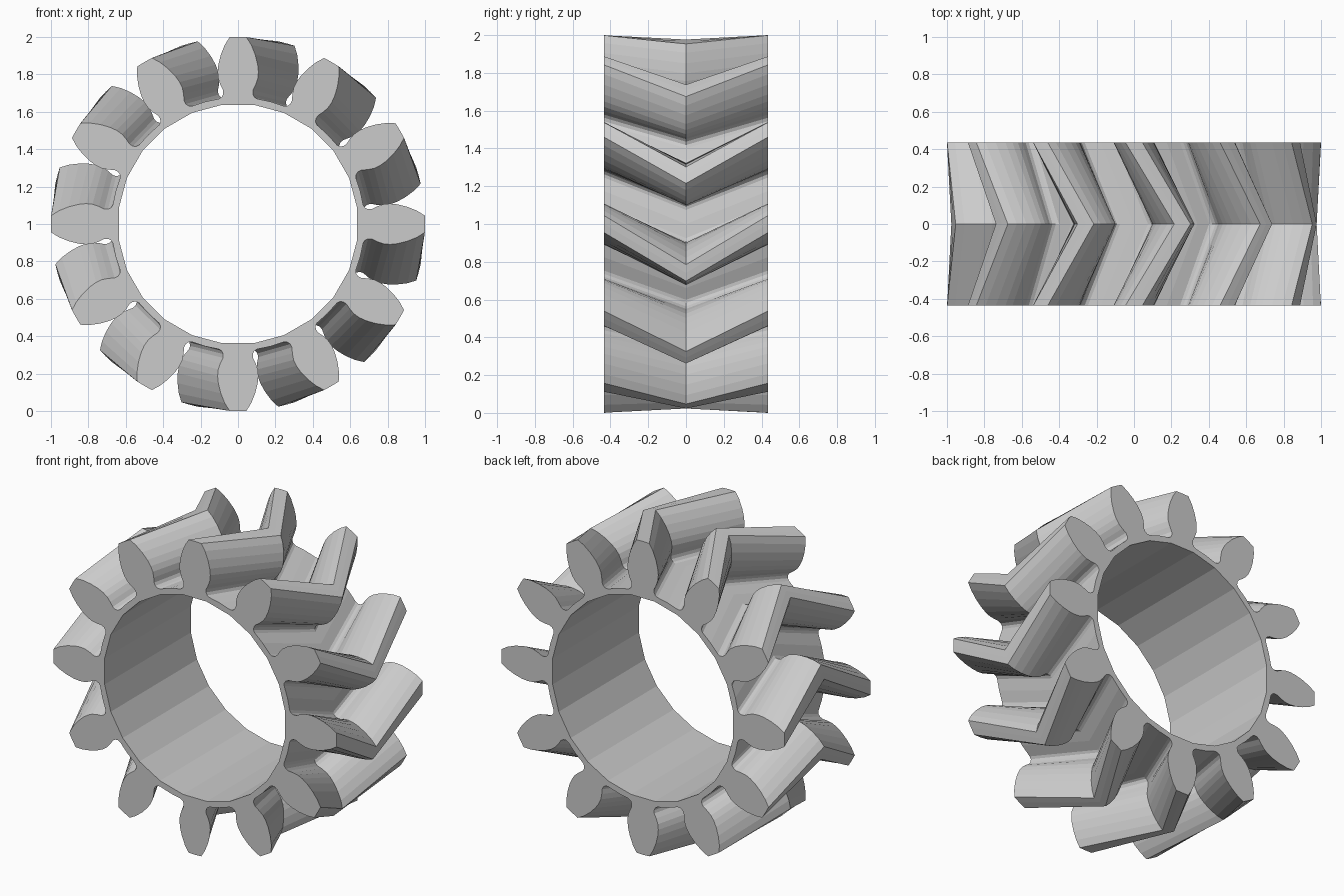
import bpy
import bmesh
from math import sin, cos, radians, asin, degrees

cube = bpy.data.objects.get("Cube")
if cube:
    bpy.data.objects.remove(cube, do_unlink=True)

TEETH = 12
PITCH = 360 / TEETH
HALF_WIDTH = 0.435
TWIST = 15          # turn of the teeth between an end and the middle
BORE = 0.643
FLOOR = 0.677

# One tooth flank, root to tip: half thickness and radius
flank = [(0.102, FLOOR), (0.087, 0.684), (0.079, 0.7), (0.08, 0.72), (0.094, 0.75),
         (0.106, 0.785), (0.109, 0.82), (0.105, 0.86), (0.092, 0.91), (0.071, 0.96),
         (0.045, 1.0)]

# Full tooth as (angle, radius), from one valley to the next
side = [(degrees(asin(w / r)), r) for w, r in flank]
tooth = [(-PITCH / 2, FLOOR)] + [(-a, r) for a, r in side] + [(0, 1.0)] + side[::-1]
COUNT = len(tooth)


def point(bm, angle, radius, y):
    """Vertex at a clockwise angle from the top."""
    a = radians(angle)
    return bm.verts.new((radius * sin(a), y, 1 + radius * cos(a)))


def outer_ring(bm, y, twist):
    return [point(bm, i * PITCH + a + twist, r, y)
            for i in range(TEETH) for a, r in tooth]


def bridge(bm, a, b):
    n = len(a)
    for i in range(n):
        j = (i + 1) % n
        bm.faces.new((a[i], a[j], b[j], b[i]))


bm = bmesh.new()

# Chevron teeth: three sections, turned in the middle
front = outer_ring(bm, -HALF_WIDTH, 0)
middle = outer_ring(bm, 0, TWIST)
back = outer_ring(bm, HALF_WIDTH, 0)
bridge(bm, front, middle)
bridge(bm, middle, back)

# Faceted bore, two flats for each tooth
bores = [[point(bm, (k - 0.5) * PITCH / 2, BORE, y) for k in range(2 * TEETH)]
         for y in (-HALF_WIDTH, HALF_WIDTH)]
bridge(bm, bores[1], bores[0])

# Flat end caps, a tooth and a valley wedge at a time
for outer, inner in ((front, bores[0]), (back, bores[1])):
    for i in range(TEETH):
        start = i * COUNT
        end = (start + COUNT) % len(outer)
        low, high = inner[2 * i], inner[2 * i + 1]
        following = inner[(2 * i + 2) % len(inner)]
        bm.faces.new(outer[start:start + COUNT] + [outer[end], high, low])
        bm.faces.new((outer[end], following, high))

bmesh.ops.recalc_face_normals(bm, faces=bm.faces)
mesh = bpy.data.meshes.new("herringbone_gear")
bm.to_mesh(mesh)
bm.free()

# Plain grey metal
grey = bpy.data.materials.new("light_grey")
grey.use_nodes = True
colour = (0.6, 0.6, 0.6, 1)
grey.diffuse_color = colour
grey.node_tree.nodes["Principled BSDF"].inputs["Base Color"].default_value = colour
mesh.materials.append(grey)

gear = bpy.data.objects.new("herringbone_gear", mesh)
bpy.context.collection.objects.link(gear)
